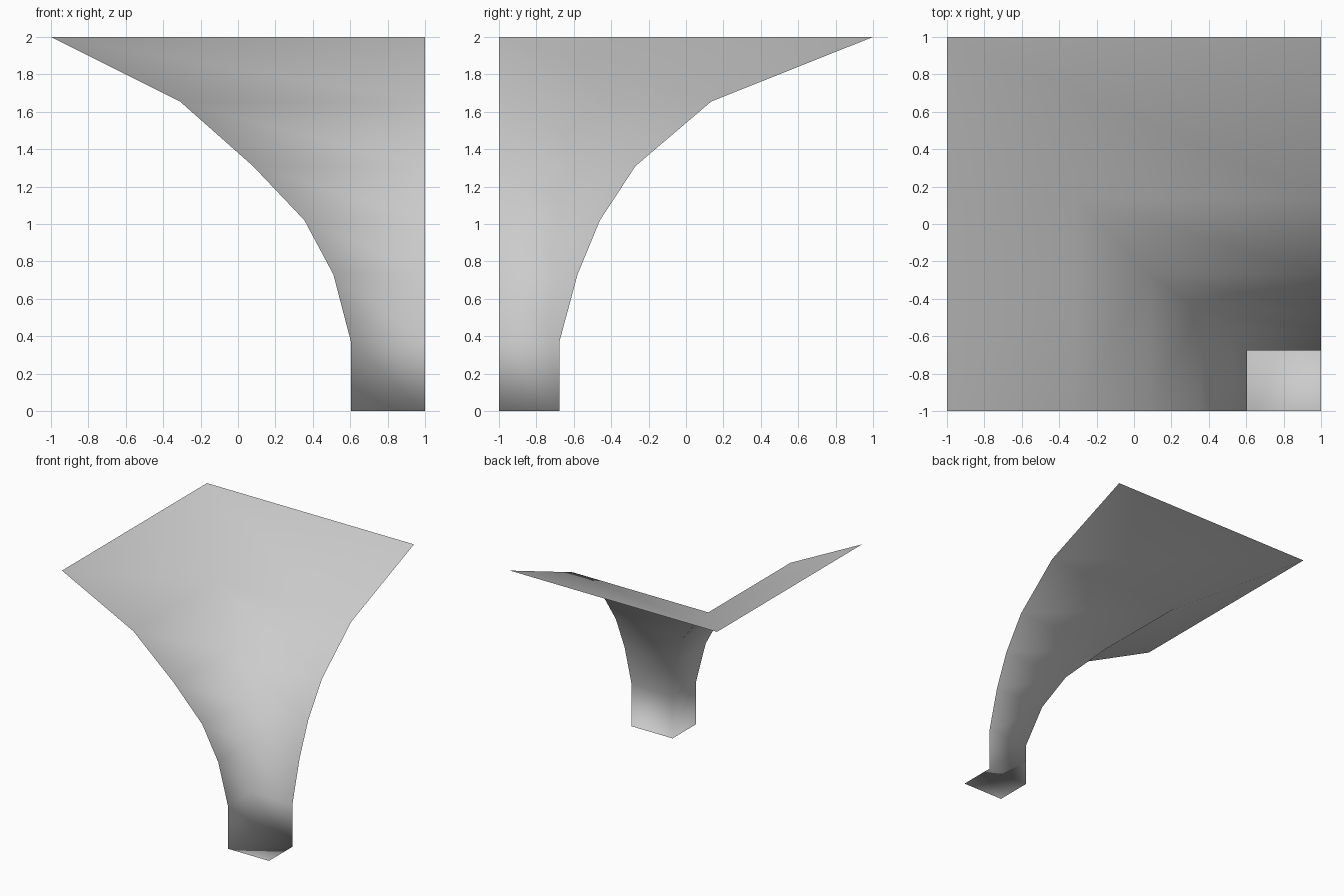
import bpy, bmesh

if "Cube" in bpy.data.objects:
    bpy.data.objects.remove(bpy.data.objects["Cube"])

# Flared corner shell: (left x, back y, height) of each L-shaped section
LEVELS = [(0.604, -0.677, 0.0), (0.604, -0.677, 0.37), (0.51, -0.58, 0.73),
          (0.355, -0.46, 1.02), (0.08, -0.27, 1.31), (-0.31, 0.135, 1.655),
          (-1.0, 1.0, 2.0)]

grey = bpy.data.materials.new("light_grey")
grey.diffuse_color = (0.6, 0.6, 0.6, 1)
grey.use_nodes = True
grey.node_tree.nodes["Principled BSDF"].inputs["Base Color"].default_value = grey.diffuse_color

bm = bmesh.new()
rows = [[bm.verts.new(p) for p in ((x, -1, z), (x, y, z), (1, y, z))]
        for x, y, z in LEVELS]

# Left and back walls, facing the open corner
for low, high in zip(rows, rows[1:]):
    for i in range(2):
        bm.faces.new((low[i + 1], low[i], high[i], high[i + 1]))

# Floor plate at the foot
corner = bm.verts.new((1, -1, 0))
bm.faces.new((rows[0][0], corner, rows[0][2], rows[0][1]))

bm.normal_update()
for f in bm.faces:
    f.smooth = True

mesh = bpy.data.meshes.new("flared_corner_shell")
bm.to_mesh(mesh)
bm.free()
mesh.materials.append(grey)
shell = bpy.data.objects.new("flared_corner_shell", mesh)
bpy.context.collection.objects.link(shell)
